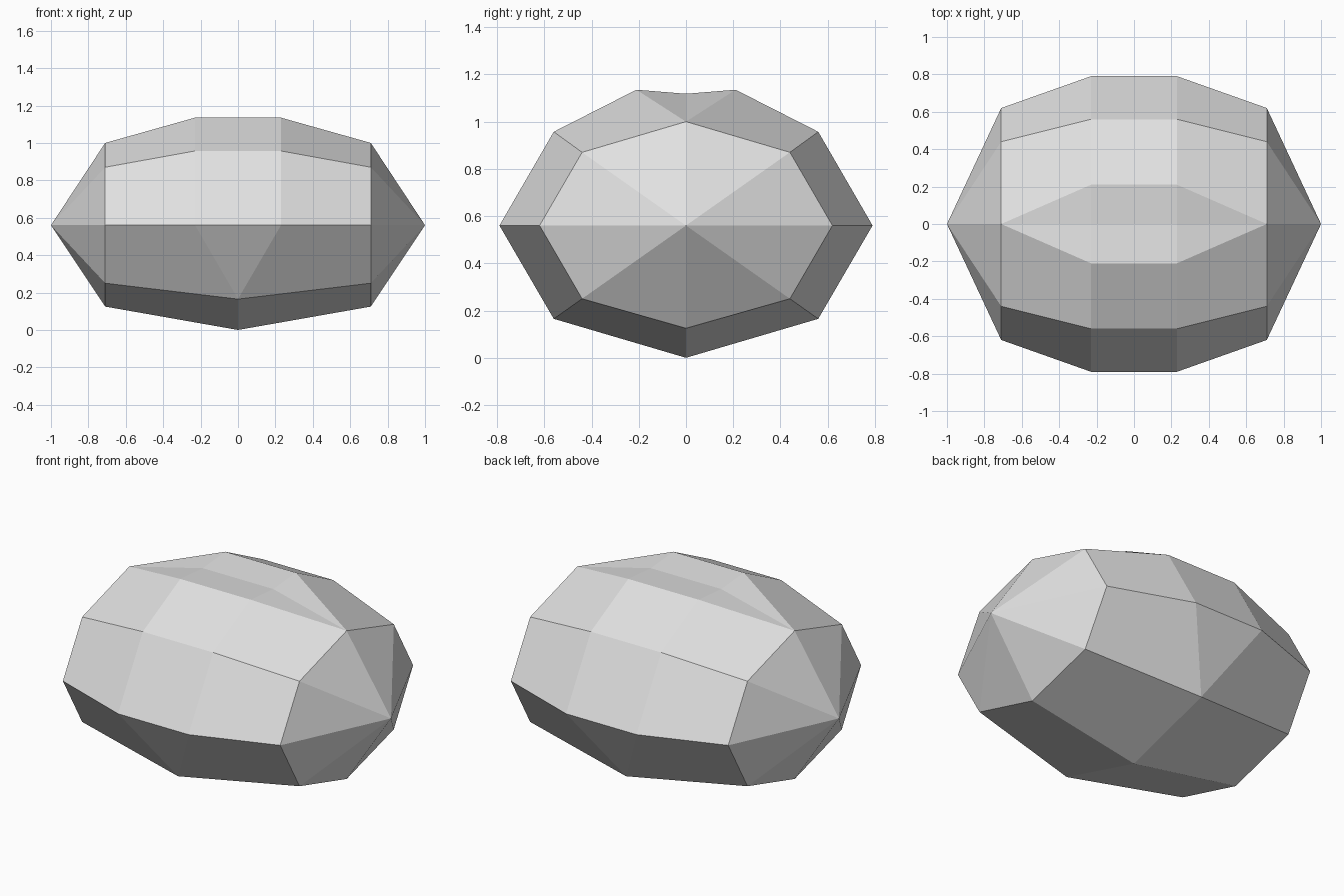
import bpy
import bmesh
from mathutils import Vector

default = bpy.data.objects.get("Cube")
if default:
    bpy.data.objects.remove(default, do_unlink=True)

MID = 0.56  # height of the widest part

# Plain stone colour
stone = bpy.data.materials.new("stone_grey")
stone.use_nodes = True
colour = (0.75, 0.75, 0.75, 1)
stone.diffuse_color = colour
bsdf = next(n for n in stone.node_tree.nodes if n.type == 'BSDF_PRINCIPLED')
bsdf.inputs["Base Color"].default_value = colour

bm = bmesh.new()


def row(x, profile):
    return [bm.verts.new((x, y, z)) for y, z in profile]


def face(*corners):
    """Add a face that points away from the stone's middle."""
    f = bm.faces.new(corners)
    f.normal_update()
    if f.normal.dot(f.calc_center_median() - Vector((0, 0, MID))) < 0:
        f.normal_flip()


# Quarter of the boulder: pointed end, end ring, upper ring and centre ring
tip = bm.verts.new((1, 0, MID))
end = row(0.71, [(0, 1.0), (0.44, 0.87), (0.62, MID), (0.44, 0.25), (0, 0.125)])
upper = [(0, 1.118), (0.21, 1.135), (0.56, 0.957), (0.79, MID)]
crown = row(0.23, upper)
centre = row(0, upper)
keel_side, keel = row(0, [(0.56, 0.165), (0, 0)])

# Pointed end
for a, b in zip(end, end[1:]):
    face(tip, a, b)

# Central band
for i in range(3):
    face(crown[i], crown[i + 1], centre[i + 1], centre[i])

# Upper slopes, with the shallow groove along the top
face(end[0], crown[1], crown[0])
face(end[0], end[1], crown[2], crown[1])
face(end[1], end[2], crown[3], crown[2])

# Underside
face(end[2], end[3], keel_side, crown[3])
face(crown[3], keel_side, centre[3])
face(end[3], end[4], keel, keel_side)

mesh = bpy.data.meshes.new("boulder")
bm.to_mesh(mesh)
bm.free()
mesh.materials.append(stone)
boulder = bpy.data.objects.new("boulder", mesh)
bpy.context.collection.objects.link(boulder)

# Mirror the quarter across both axes
mirror = boulder.modifiers.new("Mirror", 'MIRROR')
mirror.use_axis = (True, True, False)
mirror.use_clip = True
mirror.merge_threshold = 0.001
